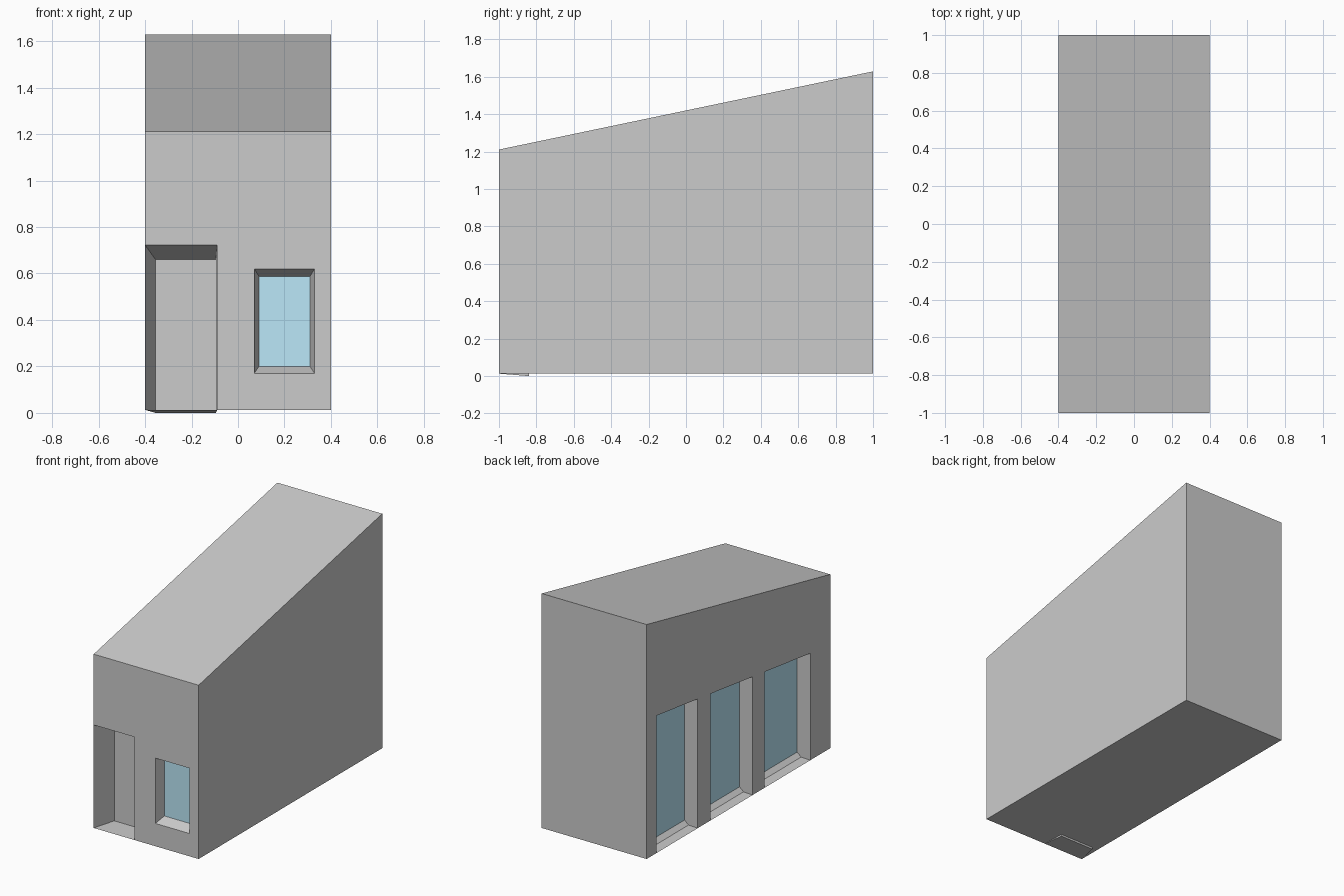
import bpy
from mathutils import Vector

if "Cube" in bpy.data.objects:
    bpy.data.objects.remove(bpy.data.objects["Cube"])

BASE = 0.013


def roof(y):
    return 1.42 + 0.209 * y


def lintel(y):
    # sloping head line shared by the side windows
    return 0.848 + 0.1255 * y


def make_mesh(name, faces, material=None):
    """Each face is (points, facing): wound so its normal agrees with facing."""
    verts, polys = [], []
    for pts, facing in faces:
        pts = [Vector(p) for p in pts]
        normal = (pts[2] - pts[0]).cross(pts[3] - pts[1])
        if normal.dot(Vector(facing)) < 0:
            pts.reverse()
        polys.append(range(len(verts), len(verts) + len(pts)))
        verts += pts
    mesh = bpy.data.meshes.new(name)
    mesh.from_pydata(verts, [], [list(p) for p in polys])
    if material:
        mesh.materials.append(material)
    obj = bpy.data.objects.new(name, mesh)
    bpy.context.collection.objects.link(obj)
    return obj


def wall(to3d, facing, u_min, u_max, top, openings):
    """Vertical strips around openings (u0, u1, sill, head0, head1)."""
    faces, u = [], u_min

    def strip(a, b, lo_a, lo_b, hi_a, hi_b):
        if b - a > 1e-5 and hi_a - lo_a > 1e-5:
            faces.append(([to3d(a, lo_a), to3d(b, lo_b),
                           to3d(b, hi_b), to3d(a, hi_a)], facing))

    for u0, u1, sill, h0, h1 in openings:
        strip(u, u0, BASE, BASE, top(u), top(u0))
        strip(u0, u1, BASE, BASE, sill, sill)
        strip(u0, u1, h0, h1, top(u0), top(u1))
        u = u1
    strip(u, u_max, BASE, BASE, top(u), top(u_max))
    return faces


def quad(to3d, o, depth=0.0):
    u0, u1, sill, h0, h1 = o
    return [to3d(u0, sill, depth), to3d(u1, sill, depth),
            to3d(u1, h1, depth), to3d(u0, h0, depth)]


def reveal(loops):
    """Bridge successive loops, facing the middle of the opening."""
    faces = []
    for a, b in zip(loops, loops[1:]):
        centre = sum((Vector(p) for p in a + b), Vector()) / 8
        for i in range(4):
            j = (i + 1) % 4
            pts = [a[i], a[j], b[j], b[i]]
            mid = sum((Vector(p) for p in pts), Vector()) / 4
            faces.append((pts, centre - mid))
    return faces


def front(u, v, d=0.0):
    return (u, -1 + d, v)


def left(u, v, d=0.0):
    return (-0.4 + d, u, v)


glass = bpy.data.materials.new("glass")
glass.diffuse_color = (0.5, 0.8, 0.94, 1)
glass.use_nodes = True
glass.node_tree.nodes["Principled BSDF"].inputs["Base Color"].default_value = glass.diffuse_color

# Openings
door = (-0.4, -0.09, BASE, 0.723, 0.723)
window = (0.07, 0.33, 0.17, 0.62, 0.62)
bays = [(a, b, BASE, lintel(a), lintel(b))
        for a, b in ((-0.782, -0.286), (-0.155, 0.302), (0.444, 0.891))]

# Building shell: pierced front and left walls, plain remaining sides
shell = wall(front, (0, -1, 0), -0.4, 0.4, lambda u: roof(-1), [door, window])
shell += wall(left, (-1, 0, 0), -1, 1, roof, bays)
w, lo, hi = 0.4, roof(-1), roof(1)
shell += [
    ([(w, -1, BASE), (w, 1, BASE), (w, 1, hi), (w, -1, lo)], (1, 0, 0)),
    ([(-w, 1, BASE), (w, 1, BASE), (w, 1, hi), (-w, 1, hi)], (0, 1, 0)),
    ([(-w, -1, lo), (w, -1, lo), (w, 1, hi), (-w, 1, hi)], (0, 0, 1)),
    ([(-w, -1, BASE), (w, -1, BASE), (w, 1, BASE), (-w, 1, BASE)], (0, 0, -1)),
]
make_mesh("building_shell", shell)

# Tapered entrance recess with door panel
door_back = quad(front, (-0.355, -0.095, 0.0, 0.66, 0.66), 0.16)
make_mesh("entrance_recess", reveal([quad(front, door), door_back]))
make_mesh("door_panel", [(door_back, (0, -1, 0))])

# Front window
pane = quad(front, (0.09, 0.31, 0.2, 0.588, 0.588), 0.07)
make_mesh("front_window_reveal", reveal([quad(front, window), pane]))
make_mesh("front_window_glass", [(pane, (0, -1, 0))], glass)

# Tall side windows with a raised sill at the glass
for i, bay in enumerate(bays, 1):
    u0, u1, sill, h0, h1 = bay
    mid = quad(left, (u0, u1, sill + 0.003, h0, h1), 0.07)
    pane = quad(left, (u0, u1, sill + 0.03, h0, h1), 0.1)
    make_mesh(f"side_window_reveal_{i}", reveal([quad(left, bay), mid, pane]))
    make_mesh(f"side_window_glass_{i}", [(pane, (-1, 0, 0))], glass)
